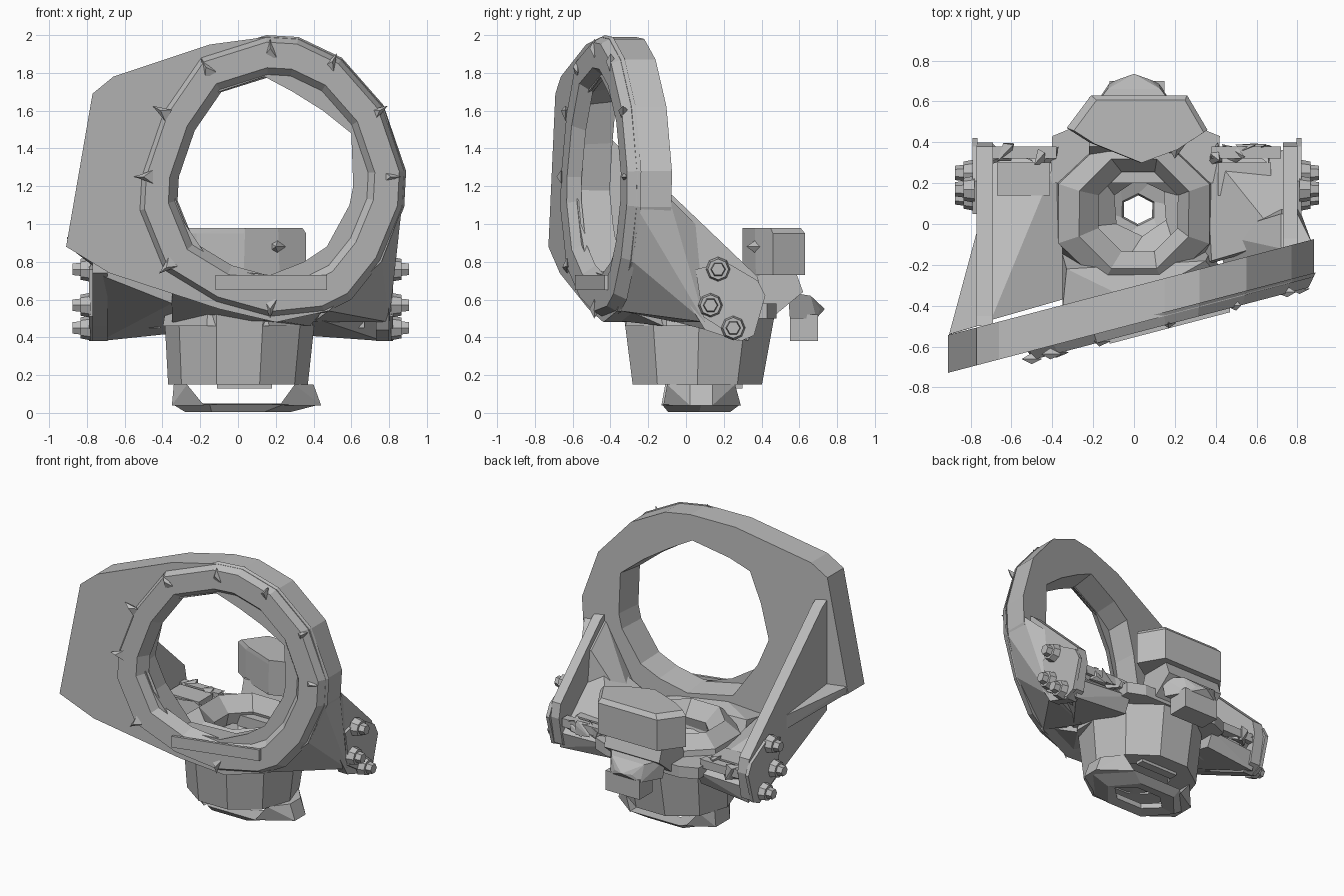
import bpy, bmesh, math, random
from mathutils import Vector

random.seed(4)
grey = bpy.data.materials.new("worn_grey")
grey.diffuse_color = (0.5, 0.5, 0.5, 1)


def finish(name, bm):
    bmesh.ops.recalc_face_normals(bm, faces=bm.faces)
    me = bpy.data.meshes.new(name)
    bm.to_mesh(me)
    bm.free()
    me.materials.append(grey)
    ob = bpy.data.objects.new(name, me)
    bpy.context.collection.objects.link(ob)
    return ob


def hull(name, pts):
    """Convex faceted block around a few corner points."""
    bm = bmesh.new()
    for p in pts:
        bm.verts.new(p)
    bmesh.ops.convex_hull(bm, input=bm.verts)
    loose = [v for v in bm.verts if not v.link_faces]
    bmesh.ops.delete(bm, geom=loose, context='VERTS')
    bmesh.ops.dissolve_limit(bm, angle_limit=0.01, verts=bm.verts, edges=bm.edges)
    return finish(name, bm)


def ring_loft(name, loops):
    """Closed ring made by bridging equal loops, last back to first."""
    bm = bmesh.new()
    rows = [[bm.verts.new(p) for p in loop] for loop in loops]
    n = len(rows[0])
    for a, b in zip(rows, rows[1:] + rows[:1]):
        for i in range(n):
            j = (i + 1) % n
            bm.faces.new((a[i], a[j], b[j], b[i]))
    return finish(name, bm)


def box(name, x0, x1, y0, y1, z0, z1):
    return hull(name, [(x, y, z) for x in (x0, x1) for y in (y0, y1) for z in (z0, z1)])


def slab(name, prof, x0, x1):
    """Side profile (y, z) extruded along x."""
    bm = bmesh.new()
    a = [bm.verts.new((x0, y, z)) for y, z in prof]
    b = [bm.verts.new((x1, y, z)) for y, z in prof]
    bm.faces.new(a)
    bm.faces.new(b)
    for i in range(len(a)):
        j = (i + 1) % len(a)
        bm.faces.new((a[i], a[j], b[j], b[i]))
    return finish(name, bm)


def oval(cx, cy, rx, ry, z, n, turn=0.0):
    return [(cx + rx * math.cos(turn + math.tau * i / n),
             cy + ry * math.sin(turn + math.tau * i / n), z) for i in range(n)]


def skew(pts, off):
    """Place front outline points on the slanted head plane."""
    return [(x, off + 0.262 * x, z) for x, z in pts]


def scaled(pts, k, c=(.17, 1.25)):
    return [(c[0] + (x - c[0]) * k, c[1] + (z - c[1]) * k) for x, z in pts]


# Head housing: lopsided frame with a large opening
outer = [(-.77, 1.69), (-.66, 1.78), (-.15, 1.95), (.15, 1.99), (.32, 1.98),
         (.55, 1.87), (.77, 1.62), (.88, 1.28), (.87, 1.09), (.76, .80),
         (.48, .54), (.2, .48), (-.1, .55), (-.68, .74), (-.91, .88)]
inner = [(-.30, 1.42), (-.23, 1.63), (-.10, 1.70), (.14, 1.78), (.29, 1.70),
         (.45, 1.60), (.60, 1.48), (.61, 1.2), (.59, 1.10), (.47, .88),
         (.35, .80), (.17, .73), (-.12, .76), (-.28, 1.0), (-.35, 1.18)]
ring_loft("head_housing", [skew(outer, -.49), skew(outer, -.305),
                           skew(scaled(inner, 1.05), -.305), skew(inner, -.49)])

# Trim ring on the front of the opening
trim = [(-.2, 1.89), (.15, 2.0), (.32, 1.99), (.55, 1.88), (.77, 1.63), (.89, 1.28),
        (.88, 1.09), (.76, .80), (.6, .60), (.46, .53), (.17, .50), (-.12, .58),
        (-.4, .75), (-.53, 1.07), (-.52, 1.25), (-.4, 1.6)]
ring_loft("trim_ring", [skew(trim, -.47), skew(scaled(trim, .95), -.535),
                        skew(scaled(trim, .77), -.535), skew(scaled(trim, .70), -.47)])

# Small pointed clips around the trim
for i, (x, z) in enumerate([(-.17, 1.83), (.17, 1.93), (.5, 1.86), (.75, 1.6), (.81, 1.25),
                            (-.41, 1.6), (-.5, 1.25), (-.38, .77), (.17, .55)]):
    p = Vector((x, -.53 + .262 * x, z))
    d = Vector((x - .17, 0, z - 1.25)).normalized() * .05
    s = Vector((-d.z, 0, d.x)) * .7
    hull("trim_clip_%d" % i, [p + d, p - d + s, p - d - s, p + Vector((0, -.025, 0)),
                              p + Vector((0, .03, 0))])

# Lower lip bar on the trim
hull("trim_lower_bar", [(x, -.535 + .262 * x - d, z) for x in (-.12, .47)
                        for d in (0, .02) for z in (.65, .73)])

# Side brackets running from the head down to the rear
slab("left_bracket", [(-.5, 1.53), (-.45, 1.5), (.38, .72), (.40, .62), (.36, .42), (.28, .38),
                      (.1, .46), (-.5, .74)], -.77, -.69)
slab("right_bracket", [(-.12, 1.18), (-.07, 1.15), (.38, .72), (.40, .62), (.36, .42),
                       (.28, .38), (.1, .44), (-.12, .8)], .73, .80)

# Shoulders blending the housing into the brackets
hull("right_shoulder", [(.865, -.08, 1.1), (.87, -.09, 1.14), (.72, -.12, 1.13), (.865, -.25, 1.07),
                        (.76, -.28, .80), (.48, -.35, .54), (.49, -.18, .52), (.80, .1, .48),
                        (.80, .05, 1.0), (.72, .1, .48), (.72, .05, .98), (.40, -.05, .48)])
hull("left_shoulder", [(-.905, -.54, .93), (-.90, -.54, .88), (-.70, -.48, .76), (-.70, -.48, .93),
                       (-.77, -.04, .88), (-.77, -.04, .78), (-.72, -.04, .88), (-.72, -.04, .78)])

# Under pods joining brackets and neck
hull("left_pod", [(-.73, .33, .38), (-.73, -.47, .73), (-.35, -.37, .58), (-.35, .33, .42),
                  (-.73, .36, .50), (-.35, .38, .52), (-.70, -.47, .86), (-.35, -.37, .66)])
hull("right_pod", [(.77, .33, .38), (.77, -.08, .86), (.35, -.2, .52), (.35, .33, .41),
                   (.77, .36, .50), (.35, .38, .52), (.72, -.08, .90), (.38, -.18, .64)])
for s, n in ((-1, "left"), (1, "right")):
    box(n + "_inner_box", s * .41, s * .67, .14, .30, .45, .62)
    # bolt plate with three hex bolts
    x0 = s * .795 if s > 0 else -.765
    slab(n + "_bolt_plate", [(.05, .76), (.21, .80), (.38, .70), (.42, .62), (.36, .41),
                             (.29, .38), (.09, .51)], x0, x0 + s * .025)
    for i, (y, z) in enumerate([(.17, .76), (.13, .57), (.25, .45)]):
        xs = x0 + s * .015
        for part, r0, r1, a, b, k in (("washer", .066, .055, 0, .055, 8),
                                      ("bolt", .042, .035, .04, .095, 6)):
            pts = []
            for r, dx in ((r0, a), (r1, b)):
                pts += [(xs + s * dx, y + r * math.cos(math.tau * q / k),
                         z + r * math.sin(math.tau * q / k)) for q in range(k)]
            hull("%s_%s_%d" % (n, part, i), pts)

# Hollow neck with angular sides
ring_loft("neck", [oval(0, .06, .37, .36, .15, 10), oval(.01, .07, .40, .42, .52, 10),
                   oval(.01, .07, .30, .30, .54, 10), oval(.03, .08, .21, .20, .15, 10)])
ring_loft("neck_floor", [oval(.03, .08, .23, .22, .16, 6), oval(.03, .08, .22, .21, .24, 6),
                         oval(.02, .07, .09, .08, .19, 6, .5), oval(.02, .07, .08, .07, .15, 6, .5)])

# Collar deck at the neck top
ring_loft("collar_deck", [oval(0, .05, .43, .40, .46, 8, .39), oval(0, .05, .40, .38, .62, 8, .39),
                          oval(0, .05, .29, .29, .70, 8, .39), oval(.02, .06, .21, .21, .60, 8, .39),
                          oval(.02, .06, .25, .25, .46, 8, .39)])
ring_loft("collar_inner_ring", [oval(.02, .06, .24, .24, .48, 6, .3), oval(.02, .06, .24, .24, .52, 6, .3),
                                oval(.03, .08, .14, .14, .44, 6, .6), oval(.03, .08, .15, .15, .40, 6, .6)])
hull("front_bridge", [(-.35, -.42, .63), (-.1, -.42, .56), (.2, -.38, .49), (.45, -.30, .54),
                      (-.35, -.15, .48), (.38, -.12, .46), (-.33, -.22, .66), (.35, -.18, .66),
                      (0, -.38, .70), (0, -.24, .48)])

# Base foot: thin hexagonal ring with side posts
ring_loft("base_ring", [oval(.045, .08, .39, .24, .045, 6), oval(.0, .07, .28, .19, .005, 6),
                        oval(.02, .07, .20, .11, .015, 6), oval(.03, .08, .22, .12, .05, 6)])
hull("base_post_left", [(-.35, .0, .04), (-.35, .16, .04), (-.18, -.13, .04), (-.18, .26, .04),
                        (-.34, .0, .15), (-.34, .16, .15), (-.27, -.11, .15), (-.27, .24, .15)])
hull("base_post_right", [(.44, .02, .04), (.44, .14, .04), (.22, -.12, .04), (.24, .29, .04),
                         (.40, .02, .15), (.40, .14, .15), (.30, -.1, .15), (.30, .26, .15)])
box("neck_bottom_lip", -.11, .18, .24, .3, .13, .16)

# Rear box with faceted cap
cap = [(-.33, .47), (-.21, .63), (.26, .63), (.36, .46), (.22, .37), (.03, .30), (-.22, .40)]
hull("rear_box", [(x, y, .73) for x, y in cap] + [(x, y, .95) for x, y in cap] +
     [(x * .92 + .01, .29 + (y - .29) * .93, .98) for x, y in cap])
hull("rear_box_boss", [(.2 + .06 * math.cos(a), .40, .88 + .06 * math.sin(a))
                       for a in (0, 1.26, 2.5, 3.8, 5.0)] + [(.2, .32, .88)])

# Rear neck block, bulge and drop box
hull("rear_stem", [(x, y, z) for x in (-.22, .22) for y, z in
                   ((.32, .55), (.38, .75), (.58, .75), (.62, .64), (.45, .50))])
hull("rear_bulge", [(s * x, y, z) for s in (-1, 1) for x, y, z in
                    ((.12, .69, .50), (.20, .55, .50), (.13, .66, .62), (.22, .54, .64))]
     + [(-.07, .71, .55), (0, .735, .55), (.07, .71, .55)])
box("rear_drop_box", -.12, .15, .55, .70, .38, .52)
hull("rear_shelf", [(x, y, z) for x, y in ((-.41, .2), (-.40, .43), (-.28, .48), (.3, .48),
                                           (.42, .43), (.41, .2)) for z in (.50, .58)])

# Linkage rods and small faceted fittings along the rear edges
for s, n in ((-1, "left"), (1, "right")):
    hull(n + "_linkage_rod", [(s * x, y, z) for x in (.38, .72) for y in (.32, .38)
                              for z in (.56, .62)])
    for i in range(5):
        p = Vector((s * (.42 + .065 * i), .34, .59))
        hull("%s_fitting_%d" % (n, i), [p + Vector([random.uniform(-.06, .06) for _ in range(3)])
                                        for _ in range(7)])
